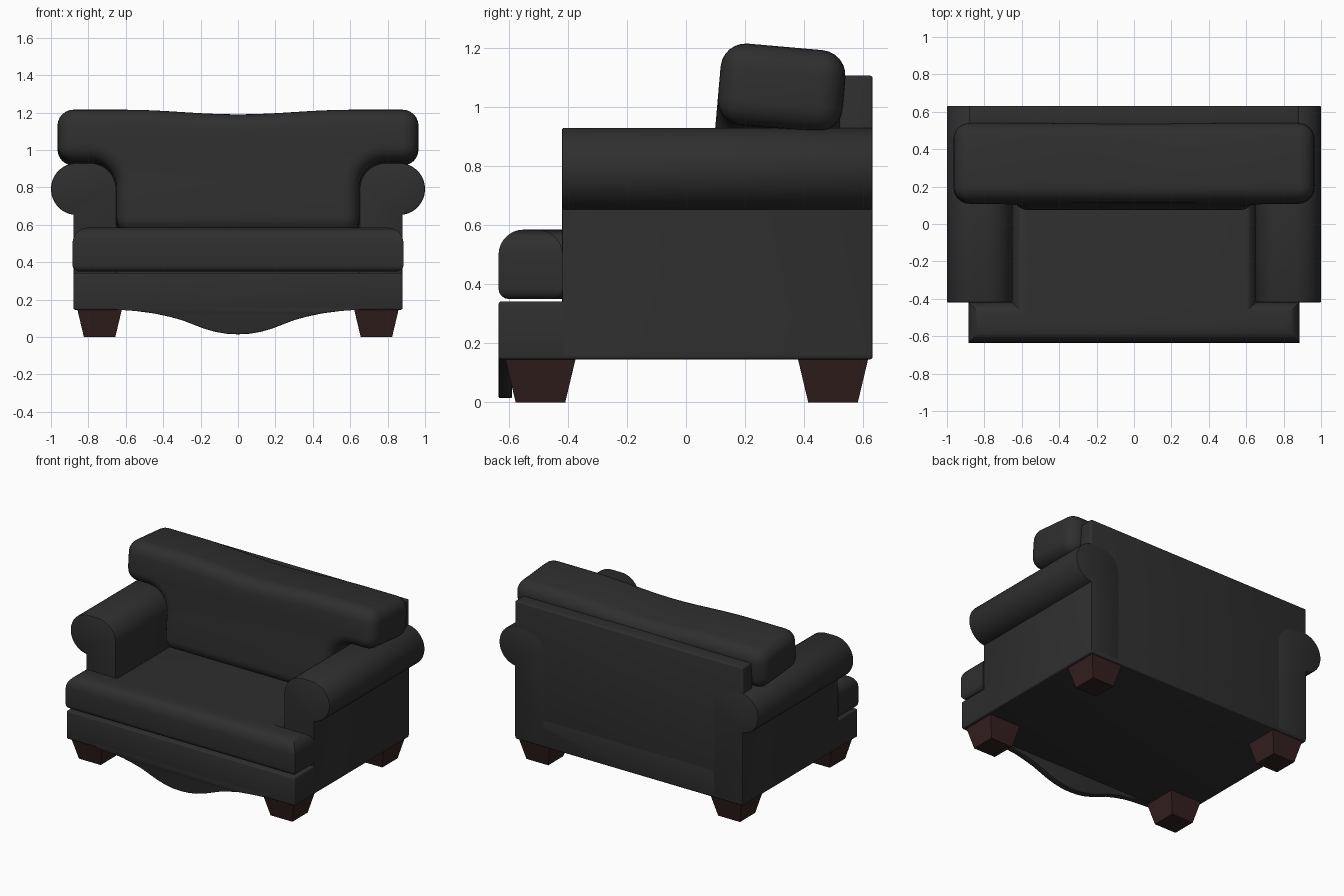
import bpy, bmesh, math
from mathutils import Matrix, Vector

if "Cube" in bpy.data.objects:
    bpy.data.objects.remove(bpy.data.objects["Cube"])


def material(name, rgb):
    m = bpy.data.materials.new(name)
    m.diffuse_color = (*rgb, 1)
    m.use_nodes = True
    m.node_tree.nodes["Principled BSDF"].inputs["Base Color"].default_value = m.diffuse_color
    return m


FABRIC = material("charcoal fabric", (0.028, 0.028, 0.028))
WOOD = material("dark wood", (0.034, 0.014, 0.014))


def finish(name, bm, mat, smooth=True):
    bmesh.ops.recalc_face_normals(bm, faces=bm.faces)
    me = bpy.data.meshes.new(name)
    bm.to_mesh(me)
    bm.free()
    me.materials.append(mat)
    ob = bpy.data.objects.new(name, me)
    bpy.context.collection.objects.link(ob)
    if smooth:
        bpy.ops.object.select_all(action='DESELECT')
        ob.select_set(True)
        bpy.context.view_layer.objects.active = ob
        bpy.ops.object.shade_smooth_by_angle(angle=math.radians(32))
    return ob


def prism(outline, axis, lo, hi):
    """Extrude a closed 2D outline along 'y' (points are x,z) or 'z' (points are x,y)."""
    bm = bmesh.new()
    place = (lambda a, b: (a, lo, b)) if axis == 'y' else (lambda a, b: (a, b, lo))
    face = bm.faces.new([bm.verts.new(place(a, b)) for a, b in outline])
    ext = bmesh.ops.extrude_face_region(bm, geom=[face])['geom']
    step = Vector((0, hi - lo, 0)) if axis == 'y' else Vector((0, 0, hi - lo))
    bmesh.ops.translate(bm, vec=step, verts=[v for v in ext if isinstance(v, bmesh.types.BMVert)])
    bmesh.ops.recalc_face_normals(bm, faces=bm.faces)
    return bm


def bevel(bm, width, segments, pick=lambda e: True):
    edges = [e for e in bm.edges if e.calc_face_angle(0) > math.radians(35) and pick(e)]
    bmesh.ops.bevel(bm, geom=edges, offset=width, segments=segments, profile=0.5,
                    affect='EDGES', clamp_overlap=False)


def rect(x0, x1, a0, a1):
    return [(x0, a0), (x1, a0), (x1, a1), (x0, a1)]


def arc(cx, cy, r, start, end, n):
    return [(cx + r * math.cos(math.radians(start + (end - start) * i / n)),
             cy + r * math.sin(math.radians(start + (end - start) * i / n))) for i in range(n + 1)]


# base box and back panel
for name, box, y0, y1 in (("base", rect(-0.88, 0.88, 0.145, 0.342), -0.635, 0.632),
                          ("back_panel", rect(-0.88, 0.88, 0.15, 1.107), 0.52, 0.632)):
    bm = prism(box, 'y', y0, y1)
    bevel(bm, 0.01, 3)
    finish(name, bm, FABRIC)

# wavy apron under the front edge
half = [(0.65, 0.146), (0.55, 0.139), (0.45, 0.126), (0.37, 0.109), (0.3, 0.09), (0.24, 0.067),
        (0.18, 0.044), (0.12, 0.027), (0.06, 0.017)]
wave = [(-x, z) for x, z in half] + [(0, 0.014)] + half[::-1]
bm = prism(wave + [(0.65, 0.17), (-0.65, 0.17)], 'y', -0.635, -0.589)
bevel(bm, 0.006, 2, lambda e: all(v.co.z < 0.14 for v in e.verts))
finish("apron", bm, FABRIC)

# rolled arms
roll = ([(0.88, 0.16), (0.65, 0.16)] + arc(0.79, 0.79, 0.14, 180, 90, 10)
        + arc(0.861, 0.791, 0.139, 90, -82, 20))
for side, label in ((1, "right_arm"), (-1, "left_arm")):
    bm = prism([(side * x, z) for x, z in roll], 'y', -0.42, 0.632)
    bevel(bm, 0.007, 2, lambda e: abs(e.verts[0].co.y - e.verts[1].co.y) < 0.01)
    finish(label, bm, FABRIC)

# T-shaped seat cushion, soft on top and tighter below
tee = [(-0.885, -0.635), (0.885, -0.635), (0.885, -0.418), (0.652, -0.418),
       (0.652, 0.3), (-0.652, 0.3), (-0.652, -0.418), (-0.885, -0.418)]
bm = prism(tee, 'z', 0.35, 0.585)
bevel(bm, 0.085, 7, lambda e: all(v.co.z > 0.58 for v in e.verts))
bevel(bm, 0.035, 4, lambda e: all(v.co.z < 0.36 for v in e.verts))
finish("seat_cushion", bm, FABRIC)

# T-shaped back cushion wrapped over the arms, dipped top, leaning back
top = [(x / 10, 0.285 - 0.0125 * (1 + math.cos(math.pi * x / 6))) for x in range(6, -7, -1)]
right = [(0.65, -0.38)] + arc(0.79, -0.132, 0.14, 180, 90, 8) + [(0.965, 0.008), (0.965, 0.285)]
left = [(-x, z) for x, z in right[::-1]]
bm = prism(right + top + left, 'y', -0.212, 0.212)
bevel(bm, 0.085, 6)
bmesh.ops.transform(bm, verts=bm.verts, matrix=Matrix.Translation((0, 0.311, 0.92))
                    @ Matrix.Rotation(math.radians(-5), 4, 'X'))
finish("back_cushion", bm, FABRIC)

# tapered feet
for x, sx in ((0.74, "right"), (-0.74, "left")):
    for y, sy in ((-0.493, "front"), (0.498, "back")):
        bm = bmesh.new()
        bmesh.ops.create_cone(bm, cap_ends=True, segments=4, radius1=0.084 * math.sqrt(2),
                              radius2=0.119 * math.sqrt(2), depth=0.147,
                              matrix=Matrix.Translation((x, y, 0.0735))
                              @ Matrix.Rotation(math.pi / 4, 4, 'Z'))
        finish(f"{sy}_{sx}_foot", bm, WOOD, smooth=False)
